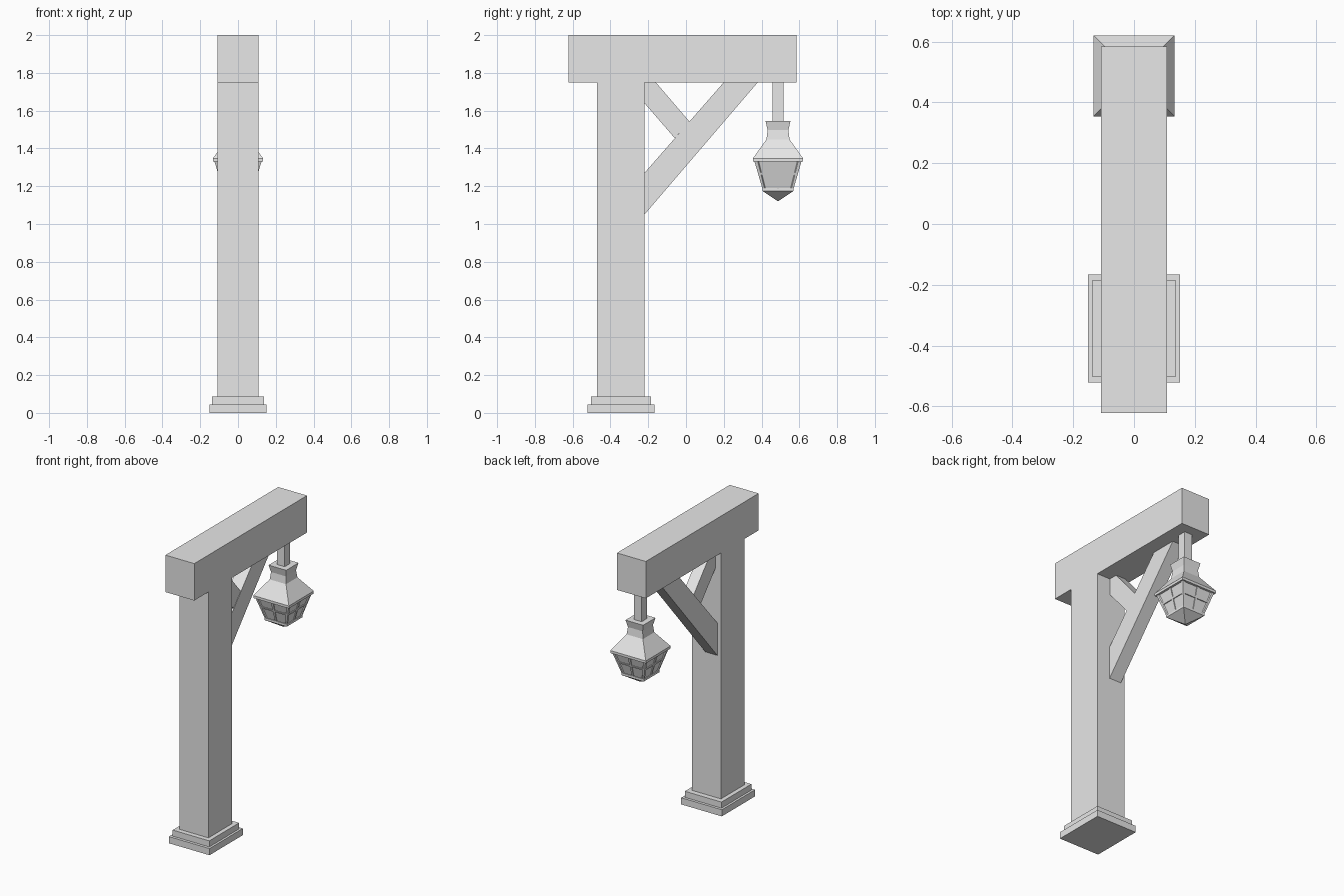
import bpy
import bmesh
from mathutils import Vector, Matrix
from math import pi

cube = bpy.data.objects.get("Cube")
if cube:
    bpy.data.objects.remove(cube, do_unlink=True)

grey = bpy.data.materials.new("plain_grey")
grey.use_nodes = True
grey.diffuse_color = (0.8, 0.8, 0.8, 1)
grey.node_tree.nodes["Principled BSDF"].inputs["Base Color"].default_value = (0.8, 0.8, 0.8, 1)


def finish(name, bm):
    bmesh.ops.recalc_face_normals(bm, faces=bm.faces)
    mesh = bpy.data.meshes.new(name)
    bm.to_mesh(mesh)
    bm.free()
    mesh.materials.append(grey)
    obj = bpy.data.objects.new(name, mesh)
    bpy.context.collection.objects.link(obj)
    return obj


def slab(name, outline, x0, x1):
    """Extrude a (y, z) outline from x0 to x1."""
    bm = bmesh.new()
    face = bm.faces.new([bm.verts.new((x0, y, z)) for y, z in outline])
    new = bmesh.ops.extrude_face_region(bm, geom=[face])["geom"]
    verts = [v for v in new if isinstance(v, bmesh.types.BMVert)]
    bmesh.ops.translate(bm, verts=verts, vec=(x1 - x0, 0, 0))
    return finish(name, bm)


def block(name, half_x, y0, y1, z0, z1):
    return slab(name, [(y0, z0), (y1, z0), (y1, z1), (y0, z1)], -half_x, half_x)


def square_loft(name, profile, cy):
    """Stack square rings given as (half width, z), capped at both ends."""
    bm = bmesh.new()
    rings = []
    for h, z in profile:
        rings.append([bm.verts.new((sx * h, cy + sy * h, z))
                      for sx, sy in ((-1, -1), (1, -1), (1, 1), (-1, 1))])
    for a, b in zip(rings, rings[1:]):
        for i in range(4):
            j = (i + 1) % 4
            bm.faces.new((a[i], a[j], b[j], b[i]))
    bm.faces.new(rings[0])
    bm.faces.new(rings[-1])
    bmesh.ops.remove_doubles(bm, verts=bm.verts, dist=0.0001)
    return finish(name, bm)


# Post, stepped foot and top beam
block("foot_lower", 0.152, -0.522, -0.166, 0, 0.045)
block("foot_upper", 0.137, -0.503, -0.184, 0.045, 0.086)
block("post", 0.108, -0.47, -0.22, 0.086, 1.75)
block("beam", 0.108, -0.622, 0.584, 1.75, 2)

# Diagonal braces, set slightly to one side
slab("long_brace", [(-0.22, 1.05), (0.38, 1.75), (0.2, 1.75), (-0.22, 1.27)], -0.08, 0.01)
slab("short_brace", [(-0.22, 1.64), (-0.06, 1.455), (0.02, 1.54), (-0.16, 1.75), (-0.22, 1.75)],
     -0.068, 0.008)

# Hanging lantern
LY = 0.487
TOP_W, TOP_Z = 0.118, 1.33
LOW_W, LOW_Z = 0.076, 1.185
block("hanger", 0.029, LY - 0.029, LY + 0.029, 1.53, 1.75)
square_loft("lantern_roof", [(0.066, 1.545), (0.055, 1.497), (0.061, 1.448),
                             (0.133, 1.347), (0.133, 1.33)], LY)
square_loft("lantern_glass", [(TOP_W, TOP_Z), (LOW_W, LOW_Z)], LY)
square_loft("lantern_base", [(0.083, 1.19), (0.083, 1.175), (0, 1.12)], LY)

# Raised frame bars on the four lantern sides
bm = bmesh.new()


def bar(u0, u1, t0, t1, turn):
    """Bar on one sloped side; u runs across, t runs down."""
    corners = []
    for out in (-0.003, 0.006):
        for u, t in ((u0, t0), (u1, t0), (u1, t1), (u0, t1)):
            w = TOP_W + (LOW_W - TOP_W) * t
            z = TOP_Z + (LOW_Z - TOP_Z) * t
            p = turn @ Vector((u * (w + out), -w - out, z))
            corners.append(bm.verts.new(p + Vector((0, LY, 0))))
    bm.faces.new(corners[:4])
    bm.faces.new(corners[4:])
    for i in range(4):
        j = (i + 1) % 4
        bm.faces.new((corners[i], corners[j], corners[4 + j], corners[4 + i]))


for k in range(4):
    turn = Matrix.Rotation(k * pi / 2, 3, "Z")
    bar(-1, -0.86, 0, 1, turn)
    bar(0.86, 1, 0, 1, turn)
    bar(-0.07, 0.07, 0, 1, turn)
    bar(-0.86, 0.86, 0.4, 0.48, turn)
finish("lantern_frame", bm)
